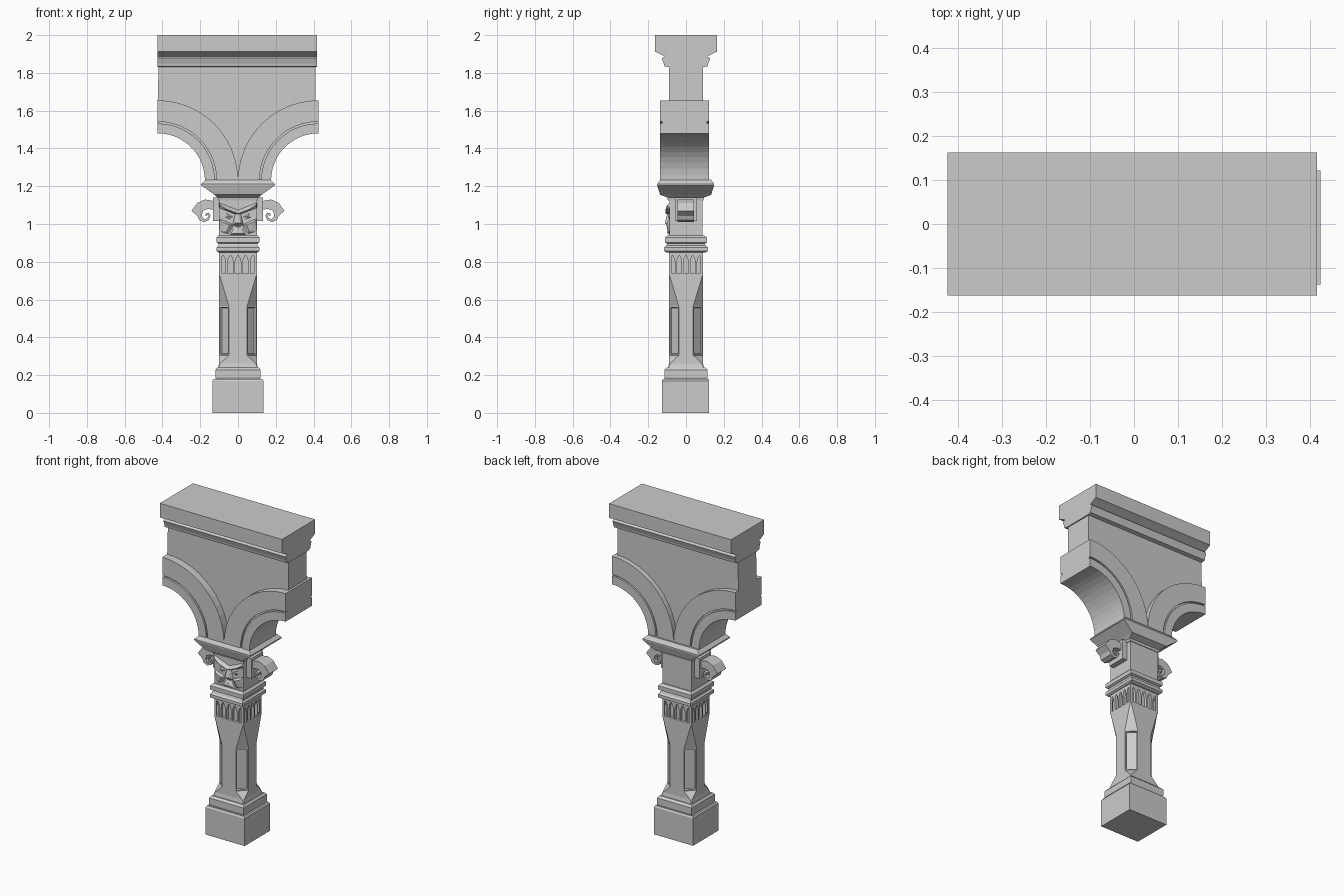
import bpy, bmesh
from math import sin, cos, pi

if "Cube" in bpy.data.objects:
    bpy.data.objects.remove(bpy.data.objects["Cube"])


def finish(name, bm):
    bmesh.ops.recalc_face_normals(bm, faces=bm.faces)
    me = bpy.data.meshes.new(name)
    bm.to_mesh(me)
    bm.free()
    ob = bpy.data.objects.new(name, me)
    bpy.context.collection.objects.link(ob)
    return ob


def loft(name, rings):
    """Skin a list of equal-length vertex rings and cap both ends."""
    bm = bmesh.new()
    vs = [[bm.verts.new(p) for p in r] for r in rings]
    n = len(vs[0])
    for a, b in zip(vs, vs[1:]):
        for i in range(n):
            bm.faces.new((a[i], a[(i + 1) % n], b[(i + 1) % n], b[i]))
    bm.faces.new(vs[0])
    bm.faces.new(vs[-1])
    return finish(name, bm)


def stack(name, levels, cx=0, cy=0):
    """Rectangular moulding from (z, half width, half depth) levels."""
    return loft(name, [[(cx + sx * hx, cy + sy * hy, z) for sx, sy in
                        ((-1, -1), (1, -1), (1, 1), (-1, 1))]
                       for z, hx, hy in levels])


def prism(name, pts, y0, y1):
    """Extrude an x-z outline along y."""
    return loft(name, [[(x, y, z) for x, z in pts] for y in (y0, y1)])


def hull(name, pts):
    bm = bmesh.new()
    vs = [bm.verts.new(p) for p in pts]
    res = bmesh.ops.convex_hull(bm, input=vs)
    junk = [v for v in res["geom_interior"] if isinstance(v, bmesh.types.BMVert)]
    if junk:
        bmesh.ops.delete(bm, geom=junk, context='VERTS')
    return finish(name, bm)


# Plinth and stepped base
stack("plinth", [(0, .135, .125), (.17, .135, .125), (.18, .128, .119)], cy=-.002)
stack("base_step", [(.175, .116, .111), (.19, .12, .115), (.228, .12, .115), (.24, .11, .102)])

# Shaft: square ends, chamfered waist with recessed corner panels
HX, HY = .1, .09


def octagon(z, c, k=1):
    x, y = HX * k, HY * k
    return [(-x + c, -y, z), (x - c, -y, z), (x, -y + c, z), (x, y - c, z),
            (x - c, y, z), (-x + c, y, z), (-x, y - c, z), (-x, -y + c, z)]


shaft = loft("shaft", [octagon(.235, .002, 1.06), octagon(.262, .006), octagon(.305, .052),
                       octagon(.565, .052), octagon(.725, .004), octagon(.735, .002)])
bm = bmesh.new()
bm.from_mesh(shaft.data)
panels = [f for f in bm.faces if abs(f.normal.x) > .3 and abs(f.normal.y) > .3
          and .4 < f.calc_center_median().z < .47]
bmesh.ops.inset_individual(bm, faces=panels, thickness=.009, depth=0)
bmesh.ops.inset_individual(bm, faces=panels, thickness=.003, depth=-.012)
bm.to_mesh(shaft.data)
bm.free()

# Band of pointed arches around a recessed core
stack("arcade_core", [(.73, .084, .074), (.86, .084, .074)])
for k in range(4):
    w, off = ((HX, HY), (HY, HX))[k % 2]
    step = 2 * w / 5
    outline = [(-w, .732), (-w, .855), (w, .855), (w, .732)]
    for i in range(5):
        m = w - step * (i + .5)
        r = step / 2 - .005
        outline += [(m + r, .732), (m + r, .80), (m + r * .6, .822), (m, .835),
                    (m - r * .6, .822), (m - r, .80), (m - r, .732)]
    prism("arcade_side", outline, -off, -off + .016).rotation_euler.z = k * pi / 2
stack("arcade_sill", [(.725, .1, .09), (.737, .1, .09)])

# Double collar
stack("collar", [(.85, .103, .104), (.857, .113, .116), (.876, .113, .116), (.885, .103, .104),
                 (.897, .103, .1), (.903, .115, .112), (.928, .115, .112), (.94, .103, .096)])

# Capital block
stack("capital_block", [(.935, .1, .088), (1.14, .1, .088)])

# Carved mask on the front of the capital
F = -.086
hull("mask_nose", [(-.012, F, 1.07), (.012, F, 1.07), (-.03, F, .995), (.03, F, .995),
                   (0, -.098, 1.06), (-.012, -.112, 1.005), (.012, -.112, 1.005), (0, F, .985)])
hull("mask_chin", [(-.045, F, .94), (.045, F, .94), (-.02, F, .985), (.02, F, .985),
                   (-.025, -.1, .95), (.025, -.1, .95), (0, -.098, .975)])
for s in (1, -1):
    hull("mask_brow", [(s * x, y, z) for x, y, z in
                       ((0, F, 1.045), (0, F, 1.075), (.1, F, 1.085), (.1, F, 1.115),
                        (0, -.108, 1.055), (.06, -.108, 1.078), (.095, -.1, 1.1))])
    hull("mask_eye", [(s * x, y, z) for x, y, z in
                      ((.02, F, 1.035), (.065, F, 1.06), (.07, F, 1.035), (.04, F, 1.022),
                       (.05, -.096, 1.04))])
    hull("mask_cheek", [(s * x, y, z) for x, y, z in
                        ((.02, F, .995), (.1, F, 1.03), (.1, F, .96), (.05, F, .945),
                         (.045, -.104, .995), (.085, -.1, 1.01), (.06, -.097, .96))])

# Side plaques with curled scrolls
SCROLL = [(.12, 1.12), (.175, 1.13), (.215, 1.112), (.246, 1.07), (.215, 1.043), (.205, 1.02),
          (.18, 1.01), (.155, 1.02), (.145, 1.045), (.155, 1.06), (.172, 1.056), (.172, 1.043),
          (.163, 1.047), (.157, 1.042), (.162, 1.03), (.18, 1.024), (.192, 1.045),
          (.185, 1.07), (.16, 1.08), (.12, 1.075)]
for s in (1, -1):
    stack("scroll_plaque", [(1.015, .017, .058), (1.14, .017, .058)], cx=s * .115)
    prism("scroll", [(s * x, z) for x, z in SCROLL], -.045, .042)

# Flared abacus
stack("abacus", [(1.125, .105, .094), (1.14, .108, .097), (1.155, .125, .135), (1.205, .195, .151),
                 (1.212, .195, .151), (1.235, .172, .134)], cy=-.002)

# Half arches: two face rings with a groove between
CX, CZ, N = .425, 1.23, 12


def arc(r, s):
    return [(s * (CX - r * cos(pi / 2 * i / N)), CZ + r * sin(pi / 2 * i / N))
            for i in range(N + 1)]


for s in (1, -1):
    for name, r0, r1, inset in (("arch_inner_ring", .25, .302, 0),
                                ("arch_groove", .302, .312, .012),
                                ("arch_outer_ring", .312, .425, 0)):
        prism(name, arc(r0, s) + arc(r1, s)[::-1], -.138 + inset, .122 - inset)

# Spandrel wall filling the space above the arches
prism("spandrel_wall", [(-.42, 1.84)] + arc(.425, -1)[::-1] + arc(.425, 1)[1:-1]
      + [(.41, 1.654), (.41, 1.84)], -.09, .09)

# Cornice: symmetric moulding swept along x
HALF = [(.163, 2.0), (.163, 1.912), (.15, 1.906), (.112, 1.887), (.128, 1.878),
        (.118, 1.85), (.115, 1.835), (.088, 1.83)]
profile = HALF + [(-y, z) for y, z in HALF[::-1]]
loft("cornice", [[(x, y, z) for y, z in profile] for x in (-.425, .417)])
